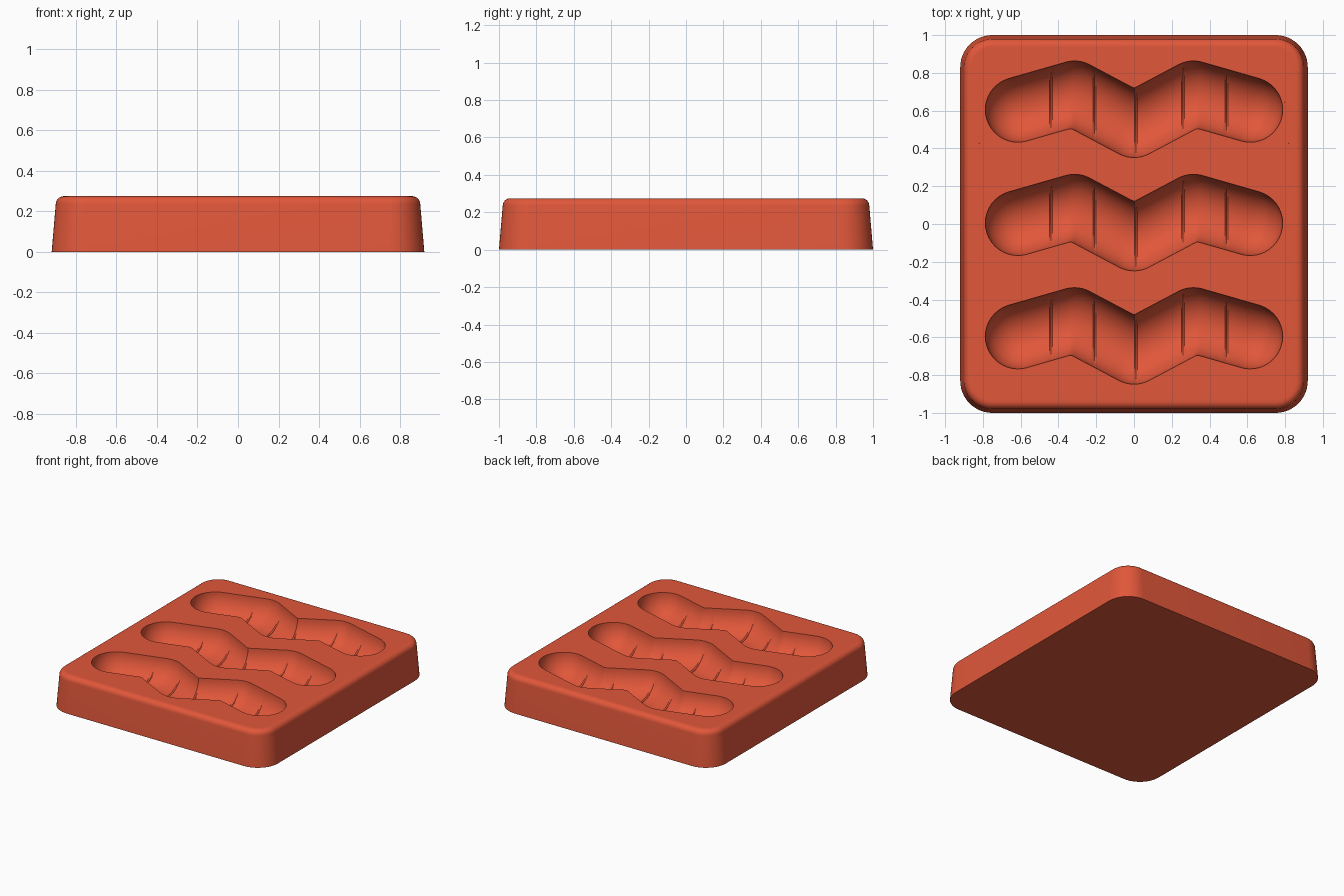
import bpy, bmesh, math
from mathutils import Vector

cube = bpy.data.objects.get("Cube")
if cube:
    bpy.data.objects.remove(cube, do_unlink=True)

HEIGHT = 0.275
HALF_X, HALF_Y, CORNER = 0.92, 1.0, 0.17
FILLET, TAPER = 0.04, 0.02
RADIUS, END_X = 0.172, 0.615
GROOVES = [-0.44, -0.21, 0.01, 0.26, 0.49]

mat = bpy.data.materials.new("coral_red")
mat.use_nodes = True
colour = (0.75, 0.095, 0.042, 1)
mat.diffuse_color = colour
mat.node_tree.nodes["Principled BSDF"].inputs["Base Color"].default_value = colour


def rounded_rect(bm, inset, z, steps=12):
    """Ring of vertices around a rectangle with round corners."""
    r = CORNER - inset
    ring = []
    for q, (sx, sy) in enumerate([(1, 1), (-1, 1), (-1, -1), (1, -1)]):
        for i in range(steps + 1):
            a = (q + i / steps) * math.pi / 2
            ring.append(bm.verts.new((sx * (HALF_X - CORNER) + r * math.cos(a),
                                      sy * (HALF_Y - CORNER) + r * math.sin(a), z)))
    return ring


def channel_stations():
    """Slices (x, back, front, depth, groove scale) of a round zigzag trough."""
    corners = [Vector(p) for p in [(-END_X, 0.005), (-0.315, 0.091), (0, -0.076),
                                   (0.315, 0.091), (END_X, 0.005)]]
    path = [a.lerp(b, t / 60) for a, b in zip(corners, corners[1:]) for t in range(61)]
    # Slice positions: even along the trough, closer in the round ends
    step = 0.015
    count = round(END_X / step)
    spots = [(k * step, 1) for k in range(-count, count + 1)]
    for i in range(1, 11):
        reach = END_X + RADIUS * math.sin(i / 10 * math.pi / 2)
        spots += [(-reach, 1), (reach, 1)]
    # Thin ring grooves replace the plain slices around them
    spots = [s for s in spots if all(abs(s[0] - g) > 0.0105 for g in GROOVES)]
    for g in GROOVES:
        spots += [(g - 0.008, 1), (g, 1.06), (g + 0.008, 1)]
    stations = []
    for x, scale in sorted(spots):
        near = [(p.y, math.sqrt(max(0, RADIUS ** 2 - (x - p.x) ** 2)))
                for p in path if abs(x - p.x) < RADIUS + 1e-6]
        stations.append((x, max(y + h for y, h in near), min(y - h for y, h in near),
                         max(h for y, h in near), scale))
    return stations


def add_channel(bm, stations, row, segments=24):
    rings = []
    for x, back, front, depth, scale in stations:
        ring = []
        for i in range(segments + 1):
            a = i / segments * math.pi
            y = (back + front) / 2 + (back - front) / 2 * math.cos(a)
            ring.append(bm.verts.new((x, row + y, HEIGHT - depth * scale * math.sin(a))))
        rings.append(ring)
    for left, right in zip(rings, rings[1:]):
        for i in range(segments):
            bm.faces.new((left[i], left[i + 1], right[i + 1], right[i]))


# Tapered block with a rounded top rim
profile = [(0, 0)]
for i in range(7):
    a = i / 6 * math.pi / 2
    profile.append((TAPER + FILLET * (1 - math.cos(a)),
                    HEIGHT - FILLET * (1 - math.sin(a))))
profile.append((TAPER + FILLET + 0.01, HEIGHT))
bm = bmesh.new()
rings = [rounded_rect(bm, inset, z) for inset, z in profile]
for low, high in zip(rings, rings[1:]):
    for i in range(len(low)):
        j = (i + 1) % len(low)
        bm.faces.new((low[i], low[j], high[j], high[i]))
bm.faces.new(rings[0][::-1])

# Three zigzag channels sunk into the top
stations = channel_stations()
for row in (-0.6, 0, 0.6):
    add_channel(bm, stations, row)
bmesh.ops.remove_doubles(bm, verts=bm.verts[:], dist=1e-5)

# Flat top joining the rim to the channel edges
open_edges = [e for e in bm.edges if e.is_boundary]
bmesh.ops.triangle_fill(bm, use_beauty=True, use_dissolve=False,
                        edges=open_edges, normal=(0, 0, 1))
bmesh.ops.recalc_face_normals(bm, faces=bm.faces[:])

mesh = bpy.data.meshes.new("mould_block")
bm.to_mesh(mesh)
bm.free()
mesh.materials.append(mat)
block = bpy.data.objects.new("mould_block", mesh)
bpy.context.collection.objects.link(block)

for o in bpy.context.selected_objects:
    o.select_set(False)
block.select_set(True)
bpy.context.view_layer.objects.active = block
bpy.ops.object.shade_smooth_by_angle(angle=math.radians(30))
